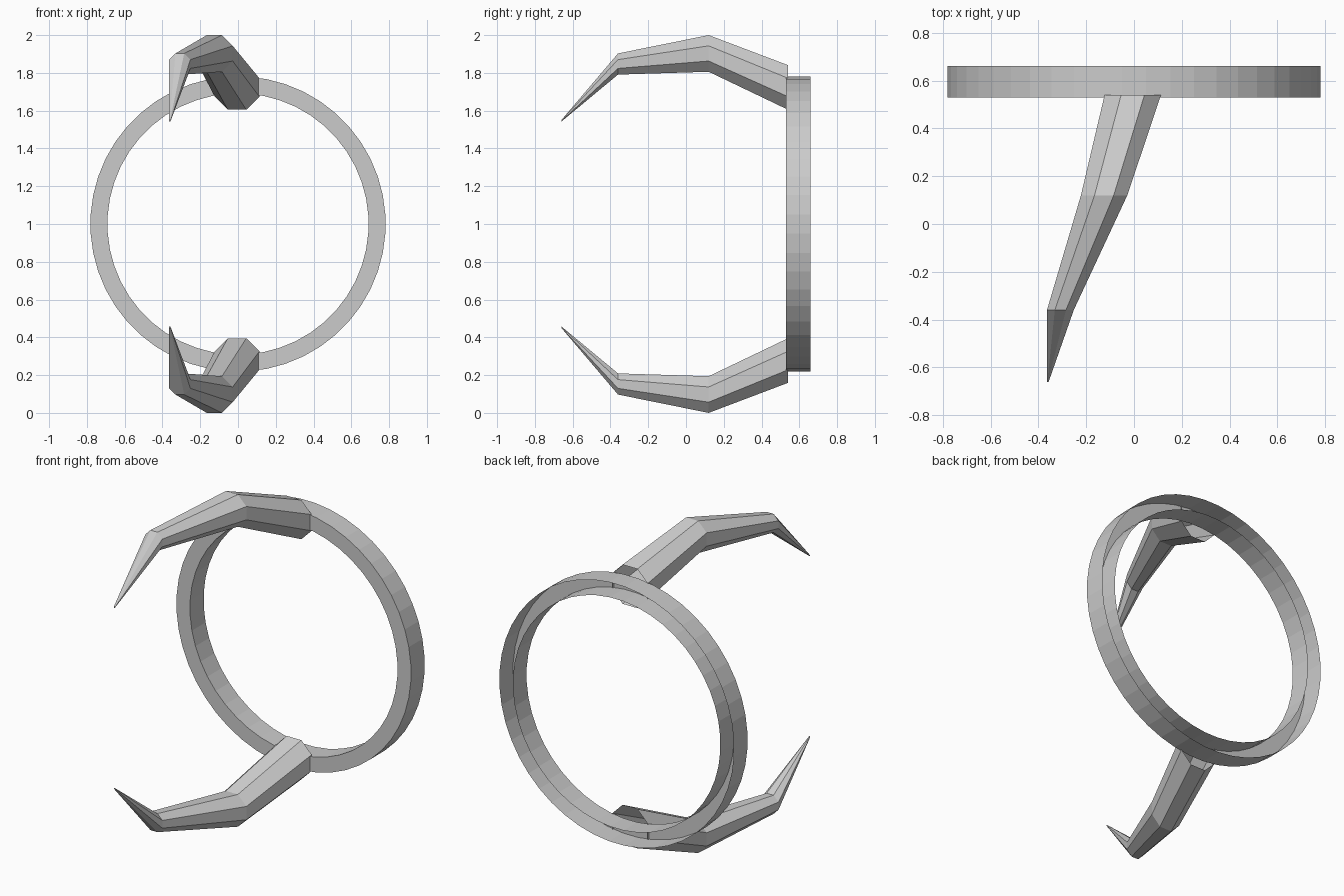
import bpy
import bmesh
from math import cos, sin, pi

cube = bpy.data.objects.get("Cube")
if cube:
    bpy.data.objects.remove(cube, do_unlink=True)

grey = bpy.data.materials.new("plain_grey")
grey.use_nodes = True
colour = (0.6, 0.6, 0.6, 1)
grey.diffuse_color = colour
grey.node_tree.nodes["Principled BSDF"].inputs["Base Color"].default_value = colour

MID_Z = 1.0


def loft(name, sections, sides, flip=1, cap_end=False):
    """Bridge flat-sided loops (x, y, z, apothem), z measured from the middle height."""
    bm = bmesh.new()
    loops = []
    for x, y, z, apothem in sections:
        radius = apothem / cos(pi / sides)
        angles = [2 * pi * (k + 0.5) / sides for k in range(sides)]
        loops.append([bm.verts.new((x + radius * cos(a), y,
                                    MID_Z + flip * (z + radius * sin(a)))) for a in angles])
    for a, b in zip(loops, loops[1:]):
        for k in range(sides):
            n = (k + 1) % sides
            bm.faces.new((a[k], a[n], b[n], b[k]))
    if cap_end:
        bm.faces.new(loops[-1])
    if flip < 0:
        bmesh.ops.reverse_faces(bm, faces=bm.faces[:])
    mesh = bpy.data.meshes.new(name)
    bm.to_mesh(mesh)
    bm.free()
    mesh.materials.append(grey)
    obj = bpy.data.objects.new(name, mesh)
    bpy.context.collection.objects.link(obj)
    return obj


# Ring: a channel with outer wall, front face and inner wall, open at the back
OUTER, INNER, FRONT, BACK = 0.78, 0.69, 0.53, 0.66
loft("ring", [(0, BACK, 0, OUTER), (0, FRONT, 0, OUTER),
              (0, FRONT, 0, INNER), (0, BACK, 0, INNER)], 48)

# Claws: tapered eight-sided hooks, open at the base, mirrored top to bottom
claw = [(-0.005, 0.54, 0.723, 0.118),
        (-0.125, 0.12, 0.903, 0.097),
        (-0.308, -0.36, 0.847, 0.056),
        (-0.361, -0.66, 0.546, 0.004)]
loft("upper_claw", claw, 8, 1, True)
loft("lower_claw", claw, 8, -1, True)
